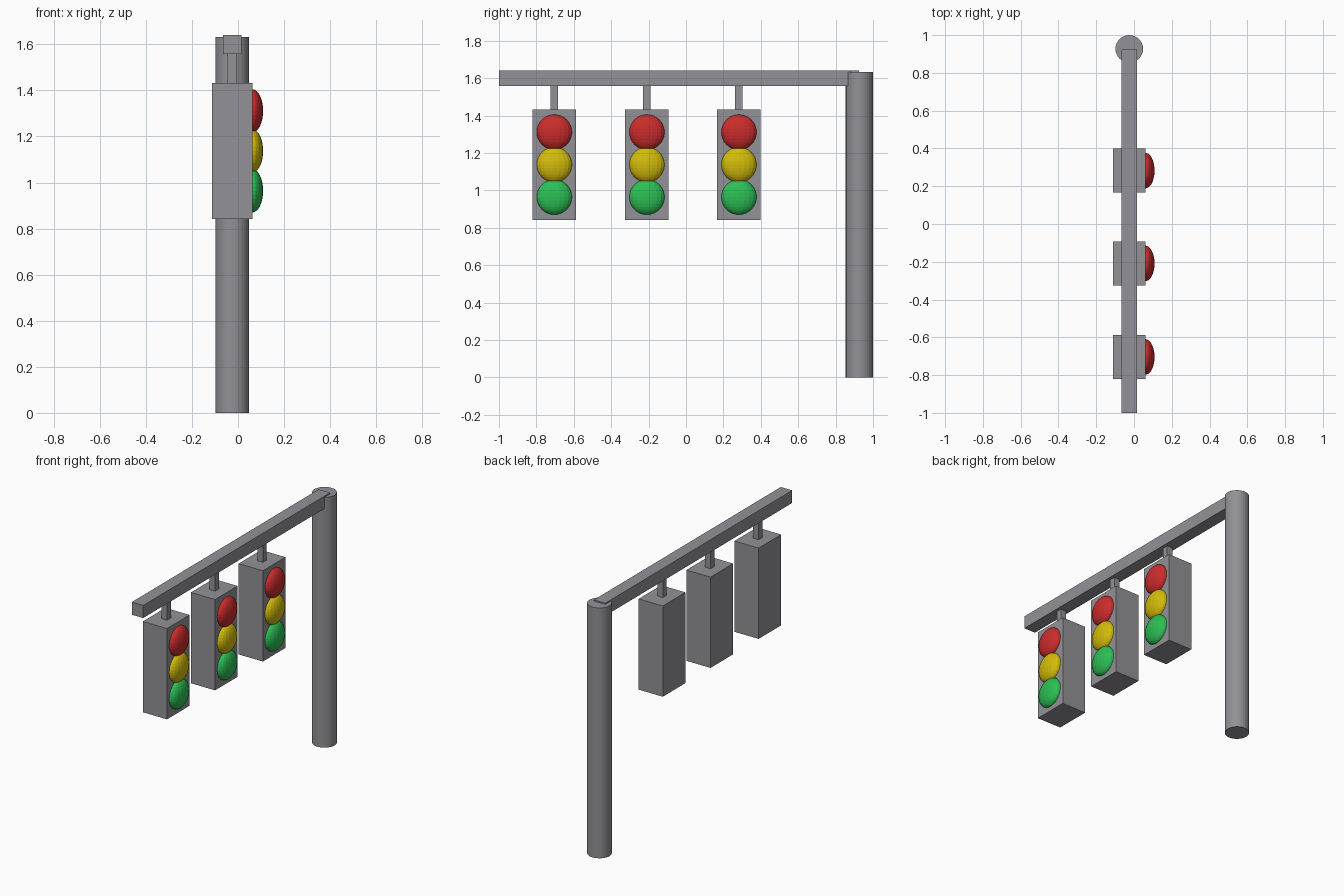
import bpy

if "Cube" in bpy.data.objects:
    bpy.data.objects.remove(bpy.data.objects["Cube"])

CX = -0.025          # shared centre line of pole, arm and housings
FACE_X = 0.062       # lamp side of the housings


def material(name, color):
    mat = bpy.data.materials.new(name)
    mat.diffuse_color = (*color, 1)
    mat.use_nodes = True
    mat.node_tree.nodes["Principled BSDF"].inputs["Base Color"].default_value = mat.diffuse_color
    return mat


METAL = material("dark_metal", (0.29, 0.285, 0.305))


def box(name, lo, hi):
    bpy.ops.mesh.primitive_cube_add(
        size=1, location=[(a + b) / 2 for a, b in zip(lo, hi)])
    ob = bpy.context.object
    ob.name = name
    ob.scale = [b - a for a, b in zip(lo, hi)]
    bpy.ops.object.transform_apply(location=False, rotation=False, scale=True)
    ob.data.materials.append(METAL)
    return ob


# Upright pole
bpy.ops.mesh.primitive_cylinder_add(
    vertices=32, radius=0.073, depth=1.632, location=(CX, 0.927, 1.632 / 2))
pole = bpy.context.object
pole.name = "pole"
pole.data.materials.append(METAL)

# Horizontal arm, reaching the pole centre
box("arm", (CX - 0.041, -1.0, 1.558), (CX + 0.041, 0.925, 1.64))

lamps = [
    ("red", 1.311, material("red_lamp", (0.60, 0.025, 0.025))),
    ("yellow", 1.137, material("yellow_lamp", (0.65, 0.50, 0.003))),
    ("green", 0.964, material("green_lamp", (0.025, 0.52, 0.09))),
]

# Three hanging signals, each with a housing, a hanger and three domed lamps
for i, y in enumerate((-0.704, -0.209, 0.283), 1):
    box(f"housing_{i}", (-0.112, y - 0.116, 0.841), (FACE_X, y + 0.116, 1.433))
    box(f"hanger_{i}", (CX - 0.02, y - 0.02, 1.42), (CX + 0.02, y + 0.02, 1.57))
    for color, z, mat in lamps:
        bpy.ops.mesh.primitive_uv_sphere_add(
            segments=20, ring_count=16, radius=0.094, location=(FACE_X, y, z))
        lamp = bpy.context.object
        lamp.name = f"{color}_lamp_{i}"
        lamp.scale.x = 0.5
        bpy.ops.object.transform_apply(location=False, rotation=False, scale=True)
        lamp.data.materials.append(mat)
